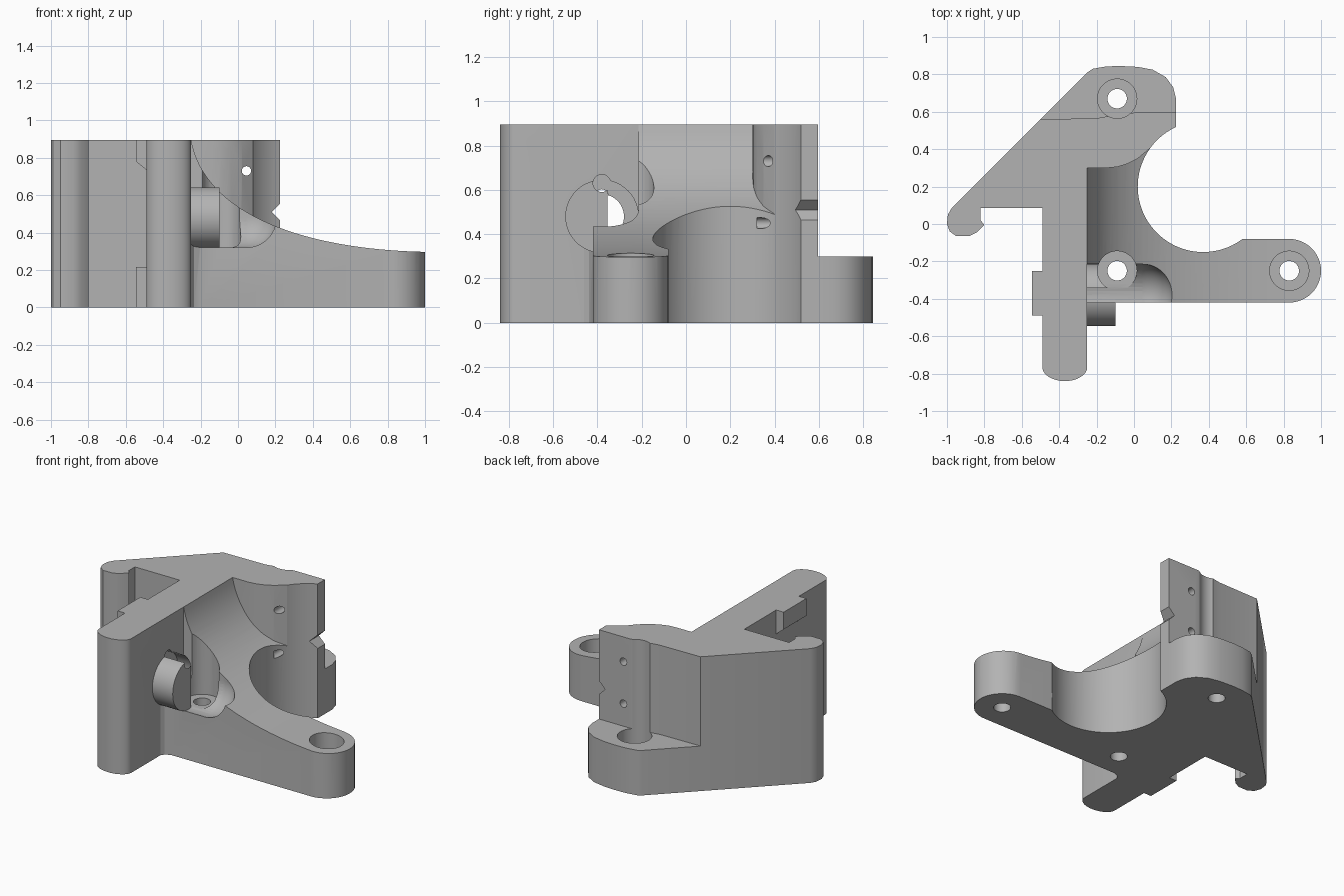
import bpy, bmesh, math
from mathutils import Vector
from mathutils.geometry import interpolate_bezier

cube = bpy.data.objects.get("Cube")
if cube:
    bpy.data.objects.remove(cube, do_unlink=True)

TOP, LOW = 0.895, 0.30
COL = -0.25          # inner face of the upright column

grey = bpy.data.materials.new("light_grey")
grey.use_nodes = True
grey.diffuse_color = (0.45, 0.45, 0.45, 1)
grey.node_tree.nodes["Principled BSDF"].inputs["Base Color"].default_value = grey.diffuse_color


def link(name, bm):
    bmesh.ops.recalc_face_normals(bm, faces=bm.faces)
    mesh = bpy.data.meshes.new(name)
    bm.to_mesh(mesh)
    bm.free()
    mesh.materials.append(grey)
    obj = bpy.data.objects.new(name, mesh)
    bpy.context.collection.objects.link(obj)
    return obj


def prism(name, pts, lo, hi, axis="Z"):
    """Extrude a flat outline along one axis."""
    place = {"X": lambda a, b, t: (t, a, b),
             "Y": lambda a, b, t: (a, t, b),
             "Z": lambda a, b, t: (a, b, t)}[axis]
    bm = bmesh.new()
    face = bm.faces.new([bm.verts.new(place(a, b, lo)) for a, b in pts])
    ext = bmesh.ops.extrude_face_region(bm, geom=[face])
    verts = [g for g in ext["geom"] if isinstance(g, bmesh.types.BMVert)]
    bmesh.ops.translate(bm, verts=verts, vec=place(0, 0, hi - lo))
    return link(name, bm)


def arc(cx, cy, r, start=0, sweep=360, n=48):
    count = n if sweep == 360 else n + 1
    angles = [math.radians(start + sweep * i / n) for i in range(count)]
    return [(cx + r * math.cos(a), cy + r * math.sin(a)) for a in angles]


def box(x0, x1, y0, y1):
    return [(x0, y0), (x1, y0), (x1, y1), (x0, y1)]


def boolean(target, tool, operation):
    mod = target.modifiers.new(operation, "BOOLEAN")
    mod.object, mod.operation, mod.solver = tool, operation, "EXACT"
    graph = bpy.context.evaluated_depsgraph_get()
    mesh = bpy.data.meshes.new_from_object(target.evaluated_get(graph))
    target.modifiers.clear()
    target.data = mesh
    bpy.data.objects.remove(tool, do_unlink=True)


def cut(target, *args):
    boolean(target, prism("cutter", *args), "DIFFERENCE")


# Full-height body: hook, diagonal wall, column and rear wall
hook = [(-0.995, 0.05), (-1, 0), (-0.985, -0.04), (-0.95, -0.065), (-0.88, -0.065),
        (-0.84, -0.045), (-0.8, -0.005), (-0.82, 0.02), (-0.82, 0.085), (-0.49, 0.085)]
foot = [(-0.37 + 0.12 * math.cos(a), -0.765 + 0.075 * math.sin(a))
        for a in (math.pi + math.pi * i / 16 for i in range(17))]
rear = [(COL, 0.3), (-0.14, 0.3), (-0.09, 0.305), (-0.04, 0.32), (0.02, 0.35), (0.08, 0.4),
        (0.225, 0.4), (0.225, 0.595), (0, 0.595), (-0.13, 0.578), (-0.2, 0.565),
        (-0.5, 0.56), (-0.975, 0.085)]
body = prism("bracket_body", hook + foot + rear, 0, TOP)

# Low rear flange
flange = [(-0.5, 0.56), (-0.25, 0.81), (-0.22, 0.83), (-0.15, 0.842), (-0.08, 0.845),
          (0.02, 0.84), (0.1, 0.825), (0.17, 0.785), (0.21, 0.73), (0.225, 0.67),
          (0.225, 0.45), (-0.4, 0.45)]
boolean(body, prism("rear_flange", flange, 0, LOW), "UNION")

# Arm sweeping down from the column to the round end
slope = interpolate_bezier(Vector((COL, TOP)), Vector((-0.18, 0.5)),
                           Vector((0.35, 0.31)), Vector((1.0, 0.297)), 40)
profile = [(-0.3, 0), (-0.3, TOP)] + [tuple(p[:2]) for p in slope] + [(1.1, 0.297), (1.1, 0)]
plan = [(-0.3, -0.46), (COL, -0.46), (-0.235, -0.437), (-0.2, -0.42)]
plan += arc(0.83, -0.25, 0.17, -90, 180, 24)
plan += [(0.5, -0.08), (0.5, 0.2), (0.2, 0.45), (-0.3, 0.45)]
arm = prism("arm", profile, -0.6, 0.6, "Y")
boolean(arm, prism("arm_plan", plan, -0.1, 1), "INTERSECT")

# Round-bottomed pocket in the arm, open upwards
PY, PZ, PR, PX = -0.38, 0.48, 0.165, 0.045
cut(arm, arc(PY, PZ, PR), -0.4, PX, "X")
cut(arm, box(-0.4, PX, PY - PR, PY + PR), PZ, 1)
cut(arm, arc(PX, PY, PR), PZ, 1)
bm = bmesh.new()
bmesh.ops.create_uvsphere(bm, u_segments=48, v_segments=24, radius=PR)
bmesh.ops.translate(bm, verts=bm.verts, vec=(PX, PY, PZ))
boolean(arm, link("pocket_end", bm), "DIFFERENCE")
boolean(body, arm, "UNION")

# Two tabs on the outer column face
tab_top = [(-0.45, TOP), (-0.545, TOP), (-0.545, 0.78), (-0.49, 0.735), (-0.45, 0.735)]
boolean(body, prism("upper_tab", tab_top, -0.49, -0.25, "Y"), "UNION")
boolean(body, prism("lower_tab", box(-0.545, -0.45, 0, 0.215), -0.49, -0.25, "Y"), "UNION")

# Large round clearance between the arm and the rear wall
cut(body, arc(0.37, 0.2, 0.35, n=96), -0.1, 1)

# Cross bore through the column with keyed counterbore
cut(body, arc(PY, PZ, 0.1), -0.7, 0, "X")
cut(body, arc(PY, 0.575, 0.028, n=20), -0.7, 0, "X")
cut(body, arc(PY, PZ, PR), -0.29, -0.1, "X")
cut(body, arc(PY, 0.63, 0.04, n=20), -0.29, -0.1, "X")

# Vertical bolt holes with counterbores
for x, y, floor in ((-0.09, -0.25, 0.32), (-0.09, 0.67, 0.18), (0.83, -0.25, 0.18)):
    cut(body, arc(x, y, 0.105), floor, 1)
    cut(body, arc(x, y, 0.052, n=32), -0.1, 0.6)

# Rear wall: pin holes and side notch
for z in (0.73, 0.45):
    cut(body, arc(0.045, z, 0.025, n=24), 0.32, 0.7, "Y")
cut(body, [(0.18, 0.51), (0.245, 0.575), (0.245, 0.445)], 0.42, 0.7, "Y")

# Smooth shading on curved walls, sharp edges kept
bpy.ops.object.select_all(action="DESELECT")
body.select_set(True)
bpy.context.view_layer.objects.active = body
bpy.ops.object.shade_smooth_by_angle(angle=math.radians(30))
